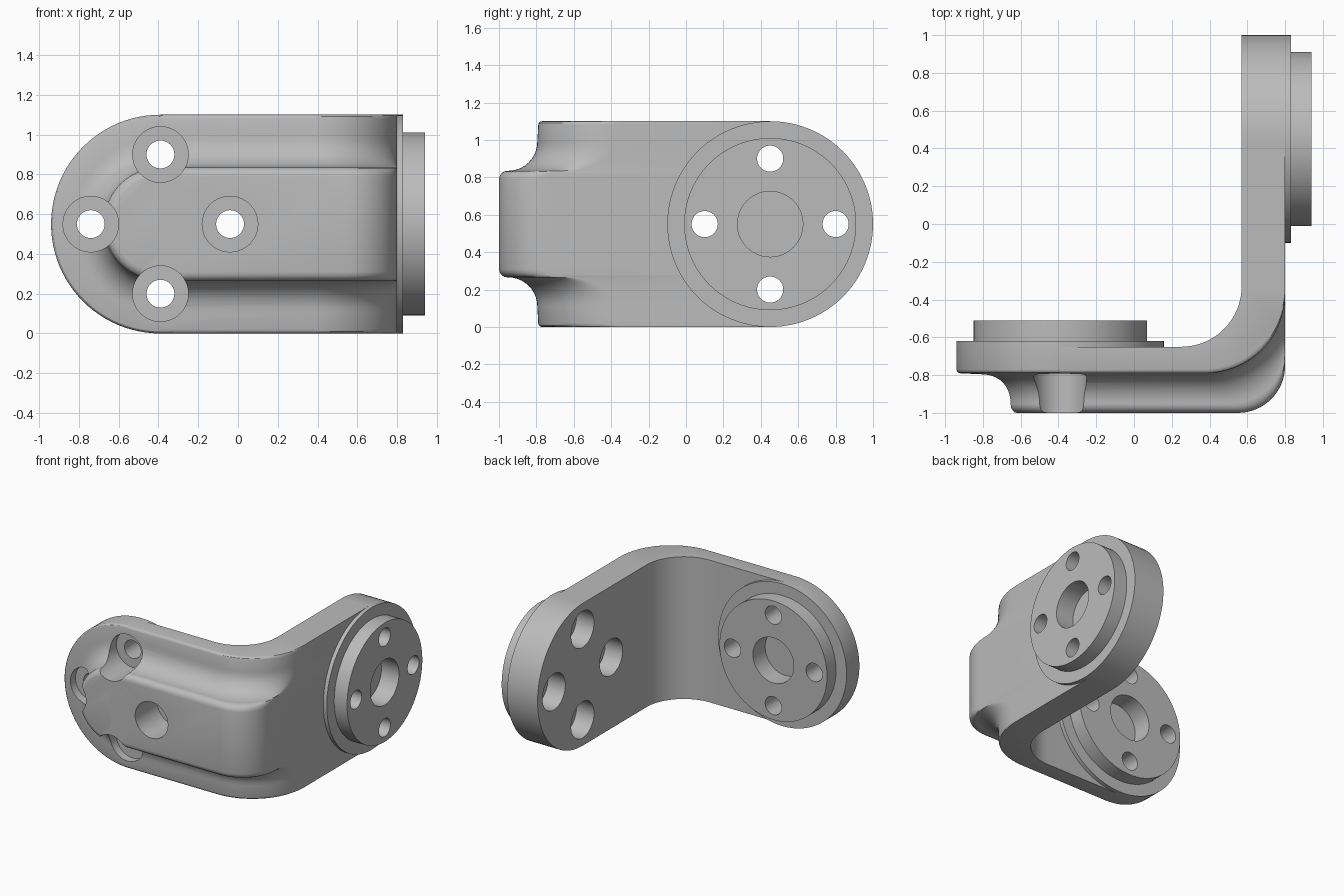
import bpy, bmesh
from math import sin, cos, pi, radians

cube = bpy.data.objects.get("Cube")
if cube:
    bpy.data.objects.remove(cube, do_unlink=True)

MID = 0.55            # height of the bracket's centre line
HUB_X = -0.39         # centre of the front hub
HUB_Y = 0.45          # centre of the side hub

grey = bpy.data.materials.new("plain grey")
grey.use_nodes = True
grey.diffuse_color = (0.5, 0.5, 0.5, 1)
grey.node_tree.nodes["Principled BSDF"].inputs["Base Color"].default_value = (0.5, 0.5, 0.5, 1)


def finish(name, bm):
    bmesh.ops.recalc_face_normals(bm, faces=bm.faces[:])
    mesh = bpy.data.meshes.new(name)
    bm.to_mesh(mesh)
    bm.free()
    mesh.materials.append(grey)
    ob = bpy.data.objects.new(name, mesh)
    bpy.context.collection.objects.link(ob)
    return ob


def skin(bm, rings, closed_caps=True):
    """Join matching closed rings of points with quads and cap both ends."""
    rings = [[bm.verts.new(p) for p in ring] for ring in rings]
    for a, b in zip(rings, rings[1:]):
        for i in range(len(a)):
            j = (i + 1) % len(a)
            bm.faces.new((a[i], a[j], b[j], b[i]))
    bm.faces.new(rings[0])
    bm.faces.new(rings[-1])


def lathe(bm, profile, axis, across, z, n=96):
    """Turn (radius, position) pairs round the x or y axis."""
    rings = []
    for r, h in profile:
        ring = []
        for i in range(n):
            a = 2 * pi * i / n
            u, w = across + r * cos(a), z + r * sin(a)
            ring.append((u, h, w) if axis == "y" else (h, u, w))
        rings.append(ring)
    skin(bm, rings)


def arc(cx, cy, r, start, end, n):
    return [(cx + r * cos(radians(start + (end - start) * i / n)),
             cy + r * sin(radians(start + (end - start) * i / n))) for i in range(n + 1)]


# Raised rib, cove and rim: (distance from centre line, front y)
section = (arc(0.24, -0.955, 0.045, -90, 0, 4)
           + arc(0.44, -0.95, 0.155, 180, 90, 10)
           + arc(0.53, -0.77, 0.02, -90, 0, 3))

# Bent arm: L-shaped outlines stacked along z
def outline(front, z):
    bend = 0.25 + 0.17 * (1 + front) / 0.21
    pts = [(HUB_X, -0.65)]
    pts += arc(0.25, -0.33, 0.32, -90, 0, 16)
    pts += [(0.57, HUB_Y), (0.8, HUB_Y)]
    pts += arc(0.8 - bend, front + bend, bend, 0, -90, 16)
    pts.append((HUB_X, front))
    return [(x, y, z) for x, y in pts]


bm = bmesh.new()
levels = [(-d, f) for d, f in reversed(section)] + section
skin(bm, [outline(f, MID + d) for d, f in levels])
bent_arm = finish("bent_arm", bm)

# Front hub: rounded end of the rib, with the raised rear boss
bm = bmesh.new()
lathe(bm, section + [(0.55, -0.62), (0.46, -0.62), (0.46, -0.51)], "y", HUB_X, MID)
front_hub = finish("front_hub", bm)

# Side hub: disc and raised outer boss
bm = bmesh.new()
lathe(bm, [(0.55, 0.57), (0.55, 0.83), (0.46, 0.83), (0.46, 0.94)], "x", HUB_Y, MID)
side_hub = finish("side_hub", bm)

# Cutter: four counterbored bolt holes and a blind centre recess on each hub
bm = bmesh.new()
for axis, centre, head, floor, out, recess in (("y", HUB_X, -1.1, -0.73, -0.4, -0.66),
                                               ("x", HUB_Y, 0.5, 0.72, 1.05, 0.79)):
    for du, dz in ((1, 0), (-1, 0), (0, 1), (0, -1)):
        lathe(bm, [(0.14, head), (0.14, floor), (0.07, floor), (0.07, out)],
              axis, centre + 0.35 * du, MID + 0.35 * dz, 40)
    lathe(bm, [(0.175, recess), (0.175, out)], axis, centre, MID, 56)
cutter = finish("hole_cutter", bm)
cutter.hide_render = True

for ob in (bent_arm, front_hub, side_hub):
    bpy.ops.object.select_all(action="DESELECT")
    ob.select_set(True)
    bpy.context.view_layer.objects.active = ob
    mod = ob.modifiers.new("holes", "BOOLEAN")
    mod.operation = "DIFFERENCE"
    mod.solver = "EXACT"
    mod.object = cutter
    bpy.ops.object.modifier_apply(modifier=mod.name)
    bpy.ops.object.shade_smooth_by_angle(angle=radians(30))

bpy.data.objects.remove(cutter, do_unlink=True)
